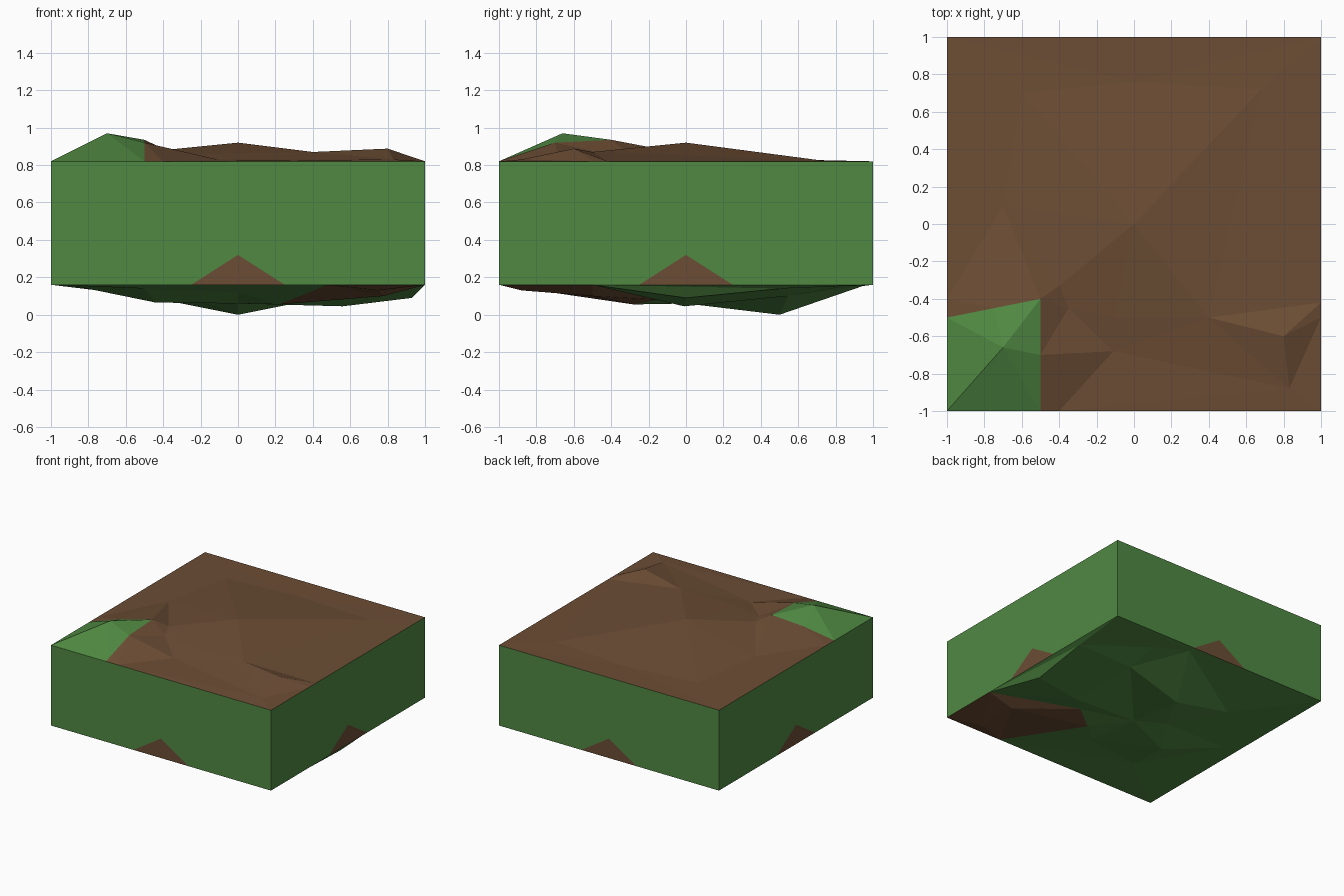
import bpy
from mathutils import Vector
from mathutils.geometry import delaunay_2d_cdt

if "Cube" in bpy.data.objects:
    bpy.data.objects.remove(bpy.data.objects["Cube"])

TOP, LOW = 0.82, 0.16


def material(name, colour):
    m = bpy.data.materials.new(name)
    m.diffuse_color = (*colour, 1)
    m.use_nodes = True
    m.node_tree.nodes["Principled BSDF"].inputs["Base Color"].default_value = m.diffuse_color
    return m


GREEN = material("grass", (0.08, 0.25, 0.055))
BROWN = material("soil", (0.15, 0.075, 0.035))


def add_mesh(name, verts, faces, mat):
    me = bpy.data.meshes.new(name)
    me.from_pydata(verts, [], faces)
    me.materials.append(mat)
    bpy.context.collection.objects.link(bpy.data.objects.new(name, me))


def inside(p, poly):
    hit = False
    for a, b in zip(poly, poly[1:] + poly[:1]):
        if (a[1] > p.y) != (b[1] > p.y):
            if p.x < a[0] + (p.y - a[1]) * (b[0] - a[0]) / (b[1] - a[1]):
                hit = not hit
    return hit


def terrain(name, patch_name, patch, points, mat, patch_mat, flip):
    """Triangulated relief; the first outline becomes a separate colour patch."""
    pts = patch + points
    n = len(patch)
    rim = [(i, (i + 1) % n) for i in range(n)]
    out = delaunay_2d_cdt([Vector(p[:2]) for p in pts], rim, [], 0, 1e-5)
    verts = [(v.x, v.y, pts[o[0]][2]) for v, o in zip(out[0], out[3])]
    main, spot = [], []
    for f in out[2]:
        centre = sum((out[0][i] for i in f), Vector((0, 0))) / len(f)
        f = list(reversed(f)) if flip else list(f)
        (spot if inside(centre, patch) else main).append(f)
    add_mesh(name, verts, main, mat)
    add_mesh(patch_name, verts, spot, patch_mat)


# upper soil relief with a green mound in the front left corner
mound = [(-1, -1, TOP), (-.5, -1, TOP), (-.5, -.7, .92), (-.5, -.4, .935),
         (-.75, -.45, .89), (-1, -.5, TOP)]
soil = [(-.7, -.66, .97), (-1, -.4, TOP), (-.4, -.33, .88), (0, 0, .92),
        (.4, -.5, .87), (.8, -.6, .888), (.83, -.88, .83), (1, -.5, TOP),
        (1, -.42, TOP), (-.35, -.45, .865), (-.1, -.5, .86), (-.11, -.68, .83),
        (-.6, .7, .825), (0, .76, TOP), (.68, .72, .825), (-.7, .1, .84),
        (-.4, -1, TOP), (1, -1, TOP), (1, 1, TOP), (-1, 1, TOP)]
terrain("soil_top", "green_mound", mound, soil, BROWN, GREEN, False)

# lower green relief with a brown patch in the front right corner
patch = [(1, -1, LOW), (1, -.5, LOW), (.4, -.15, .08), (.22, -.28, .055),
         (.48, -1, LOW)]
under = [(.78, -.5, .1), (.75, -.88, .13), (.56, -.01, .045), (.93, 0, .09),
         (0, .5, 0), (.5, .55, .1), (.96, .51, .14), (0, 0, .06),
         (-.44, -.2, .065), (-.24, .1, .08), (-.5, .5, .1), (0, -.5, .12),
         (-.5, -.6, .14), (-.88, 0, .155), (.25, .95, .155), (.5, .83, .15),
         (-1, -1, LOW), (1, 1, LOW), (-1, 1, LOW)]
terrain("green_underside", "brown_underside_patch", patch, under, GREEN, BROWN, True)

# four walls, each with a brown triangle at the middle of its lower edge
wall = [(-1, TOP), (-1, LOW), (-.25, LOW), (0, LOW * 2), (.25, LOW), (1, LOW), (1, TOP)]
for side, turn in (("front", lambda u, z: (u, -1, z)), ("right", lambda u, z: (1, u, z)),
                   ("back", lambda u, z: (-u, 1, z)), ("left", lambda u, z: (-1, -u, z))):
    v = [turn(u, z) for u, z in wall]
    add_mesh(side + "_wall", v, [(0, 1, 2, 3), (3, 4, 5, 6), (0, 3, 6)], GREEN)
    add_mesh(side + "_soil_triangle", v[2:5], [(0, 1, 2)], BROWN)
